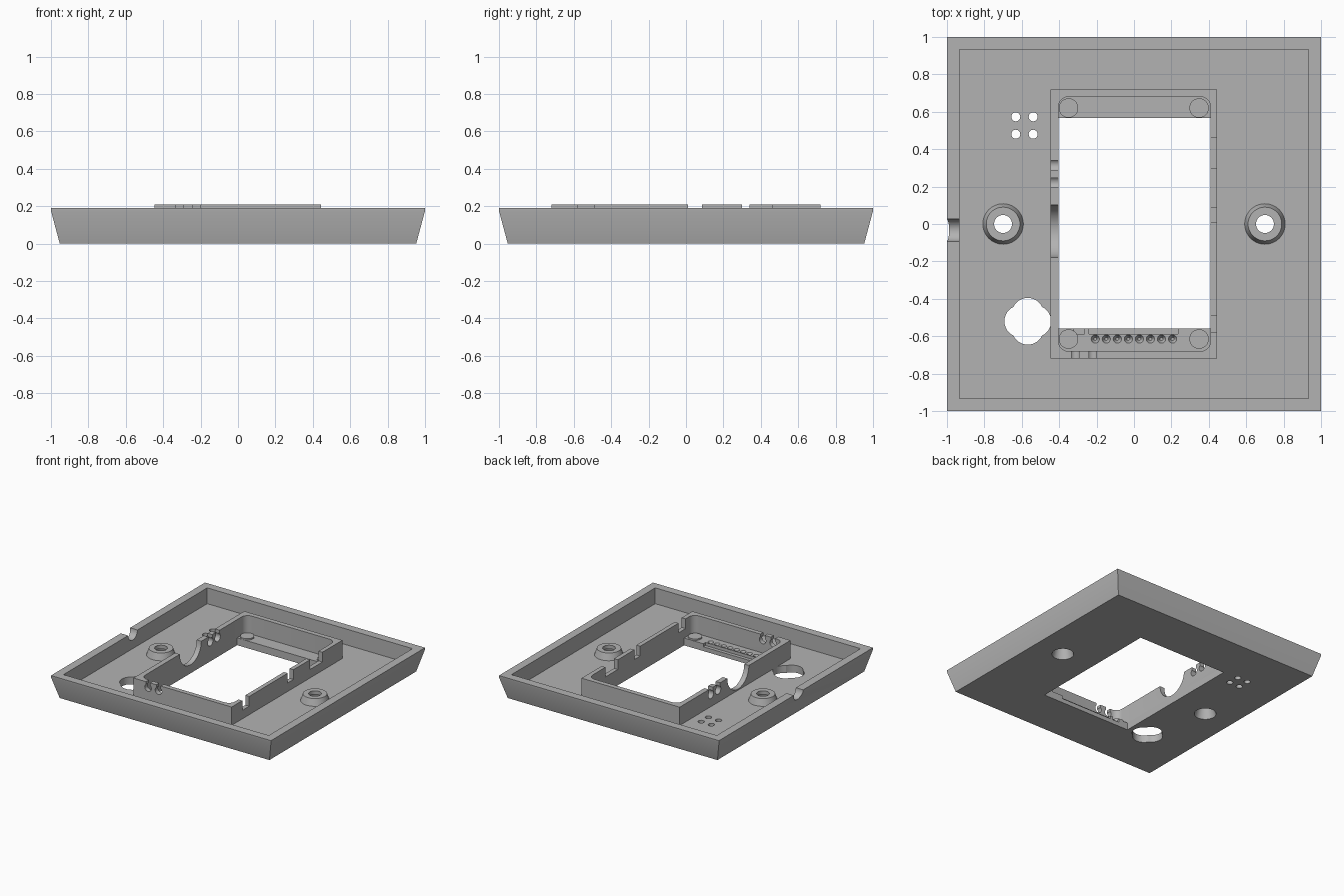
import bpy, bmesh, math
from mathutils import Matrix, Vector

if "Cube" in bpy.data.objects:
    bpy.data.objects.remove(bpy.data.objects["Cube"], do_unlink=True)

grey = bpy.data.materials.new("plain_grey")
grey.use_nodes = True
COLOUR = (0.45, 0.45, 0.45, 1)
grey.diffuse_color = COLOUR
grey.node_tree.nodes["Principled BSDF"].inputs["Base Color"].default_value = COLOUR

FLOOR, RIM, TOP = 0.06, 0.19, 0.21


def finish(name, bm):
    bmesh.ops.recalc_face_normals(bm, faces=bm.faces[:])
    mesh = bpy.data.meshes.new(name)
    bm.to_mesh(mesh)
    bm.free()
    mesh.materials.append(grey)
    obj = bpy.data.objects.new(name, mesh)
    bpy.context.collection.objects.link(obj)
    return obj


def box(name, x0, x1, y0, y1, z0, z1):
    bm = bmesh.new()
    size = Matrix.Diagonal((x1 - x0, y1 - y0, z1 - z0, 1))
    mid = Matrix.Translation(((x0 + x1) / 2, (y0 + y1) / 2, (z0 + z1) / 2))
    bmesh.ops.create_cube(bm, size=1, matrix=mid @ size)
    return finish(name, bm)


def cone(name, start, end, r0, r1=None, sides=32):
    start, end = Vector(start), Vector(end)
    axis = end - start
    turn = axis.to_track_quat('Z', 'Y').to_matrix().to_4x4()
    bm = bmesh.new()
    bmesh.ops.create_cone(bm, cap_ends=True, segments=sides, radius1=r0,
                          radius2=r0 if r1 is None else r1, depth=axis.length,
                          matrix=Matrix.Translation((start + end) / 2) @ turn)
    return finish(name, bm)


def cut(target, *cutters):
    for c in cutters:
        mod = target.modifiers.new("cut", 'BOOLEAN')
        mod.operation, mod.solver, mod.object = 'DIFFERENCE', 'EXACT', c
        bpy.context.view_layer.objects.active = target
        bpy.ops.object.modifier_apply(modifier=mod.name)
        bpy.data.objects.remove(c, do_unlink=True)


def smooth(obj):
    bpy.ops.object.select_all(action='DESELECT')
    obj.select_set(True)
    bpy.context.view_layer.objects.active = obj
    bpy.ops.object.shade_smooth_by_angle(angle=math.radians(30))


def drill(x, y, r):
    return cone("cutter", (x, y, -0.05), (x, y, 0.3), r)


# Tray: square rings lofted from the base, over the rim and down to the floor
bm = bmesh.new()
rings = []
for half, z in ((0.953, 0), (1, 0.175), (1, RIM), (0.933, RIM), (0.933, FLOOR)):
    rings.append([bm.verts.new((sx * half, sy * half, z))
                  for sx, sy in ((-1, -1), (1, -1), (1, 1), (-1, 1))])
for a, b in zip(rings, rings[1:]):
    for i in range(4):
        j = (i + 1) % 4
        bm.faces.new((a[i], a[j], b[j], b[i]))
bm.faces.new(rings[0][::-1])
bm.faces.new(rings[-1])
tray = finish("tray", bm)

# Central window and cable notch in the rim
cut(tray, box("cutter", -0.405, 0.41, -0.56, 0.567, -0.1, 0.3),
    cone("cutter", (-1.1, -0.033, RIM), (-0.9, -0.033, RIM), 0.06))

# Four small vents and the lobed opening
for x in (-0.632, -0.539):
    for y in (0.48, 0.573):
        cut(tray, drill(x, y, 0.024))
for dx, dy in ((1, 0), (-1, 0), (0, 1), (0, -1)):
    cut(tray, drill(-0.568 + dx * 0.04, -0.52 + dy * 0.04, 0.085))

# Contact strip: sockets and shallow grooves on the front ledge
for i in range(8):
    x = -0.207 + i * 0.059
    cut(tray, cone("cutter", (x, -0.615, 0.03), (x, -0.615, 0.07), 0.008, 0.027, 16))
for x0, x1 in ((-0.24, 0.235), (-0.32, -0.265)):
    cut(tray, box("cutter", x0, x1, -0.588, -0.5, 0.035, 0.1))

# Screw bosses, countersunk from below
for side, x in (("right", -0.7), ("left", 0.7)):
    boss = cone(side + "_boss", (x, 0, FLOOR - 0.02), (x, 0, 0.115), 0.115, 0.09, 48)
    for part in (tray, boss):
        cut(part, cone("cutter", (x, 0, -0.01), (x, 0, 0.085), 0.085, 0.06),
            drill(x, 0, 0.048))
    smooth(boss)
smooth(tray)

# Raised frame with a rounded inner outline
frame = box("frame", -0.447, 0.445, -0.718, 0.72, FLOOR - 0.01, TOP)
inner = box("cutter", -0.405, 0.41, -0.68, 0.68, -0.1, 0.3)
bm = bmesh.new()
bm.from_mesh(inner.data)
uprights = [e for e in bm.edges if abs(e.verts[0].co.z - e.verts[1].co.z) > 0.1]
bmesh.ops.bevel(bm, geom=uprights, offset=0.055, segments=6, profile=0.5, affect='EDGES')
bm.to_mesh(inner.data)
bm.free()
cut(frame, inner)

# Left-hand wall slots
for y0, y1 in ((0.3, 0.46), (0.01, 0.085), (-0.58, -0.49)):
    cut(frame, box("cutter", 0.38, 0.5, y0, y1, 0.13, 0.3))

# Right-hand wall: bowl-shaped scoop and two wire channels
cut(frame, cone("cutter", (-0.5, -0.038, TOP), (-0.36, -0.038, TOP), 0.14, sides=48))
for y in (0.22, 0.315):
    cut(frame, cone("cutter", (-0.5, y, 0.16), (-0.36, y, 0.16), 0.034),
        box("cutter", -0.5, -0.36, y - 0.025, y + 0.025, 0.16, 0.3))

# Front wall wire channels
for x in (-0.315, -0.22):
    cut(frame, cone("cutter", (x, -0.75, 0.165), (x, -0.65, 0.165), 0.03),
        box("cutter", x - 0.02, x + 0.02, -0.75, -0.65, 0.165, 0.3))
smooth(frame)

# Corner pads on the ledges
for sx, x in (("right", -0.35), ("left", 0.348)):
    for sy, y in (("front", -0.615), ("back", 0.62)):
        smooth(cone(f"{sy}_{sx}_pad", (x, y, FLOOR - 0.02), (x, y, FLOOR + 0.012), 0.052))
